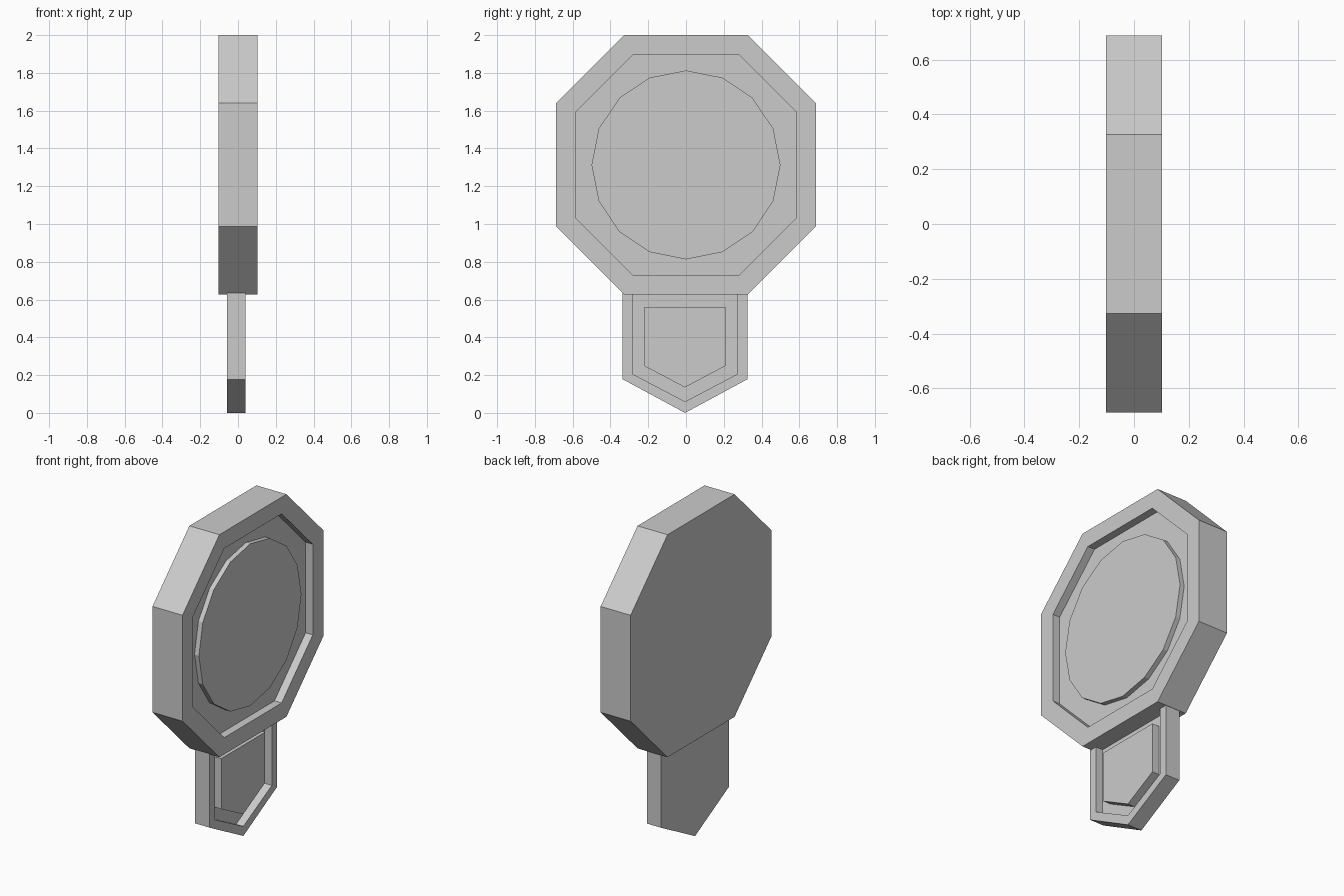
import bpy, bmesh, math

cube = bpy.data.objects.get("Cube")
if cube:
    bpy.data.objects.remove(cube)

grey = bpy.data.materials.new("plain grey")
grey.use_nodes = True
colour = (0.6, 0.6, 0.6, 1)
grey.diffuse_color = colour
grey.node_tree.nodes["Principled BSDF"].inputs["Base Color"].default_value = colour


def build(name, sections):
    """Join a chain of (x, outline) sections and cap both ends."""
    bm = bmesh.new()
    loops = [[bm.verts.new((x, y, z)) for y, z in outline] for x, outline in sections]
    for a, b in zip(loops, loops[1:]):
        for i in range(len(a)):
            j = (i + 1) % len(a)
            bm.faces.new((a[i], a[j], b[j], b[i]))
    bm.faces.new(loops[0])
    bm.faces.new(loops[-1])
    bmesh.ops.recalc_face_normals(bm, faces=bm.faces)
    mesh = bpy.data.meshes.new(name)
    bm.to_mesh(mesh)
    bm.free()
    mesh.materials.append(grey)
    obj = bpy.data.objects.new(name, mesh)
    bpy.context.collection.objects.link(obj)
    return obj


def tray(name, back, front, floor, outer, inner):
    return build(name, [(back, outer), (front, outer), (front, inner), (floor, inner)])


def octagon(half, corner, z=1.313):
    quarter = [(half, corner), (corner, half)]
    pts = quarter + [(-y, h) for y, h in reversed(quarter)]
    pts += [(-y, -h) for y, h in pts]
    return [(y, z + h) for y, h in pts]


def shield(left, right, tip, shoulder, top):
    return [(left, top), (left, shoulder), ((left + right) / 2, tip),
            (right, shoulder), (right, top)]


# Large octagonal head with a sunken face
tray("head_frame", -0.103, 0.102, 0.053, octagon(0.687, 0.327), octagon(0.584, 0.28))

# Raised round panel inside the head
circle = [(0.5 * math.cos(math.tau * i / 16), 1.313 + 0.5 * math.sin(math.tau * i / 16))
          for i in range(16)]
build("head_disc", [(0.053, circle), (0.083, circle)])

# Pointed lower tab with a sunken face
tray("tab_frame", -0.058, 0.04, -0.009,
     shield(-0.335, 0.325, 0, 0.178, 0.635), shield(-0.283, 0.273, 0.06, 0.206, 0.626))

# Raised panel inside the tab
panel = shield(-0.22, 0.208, 0.135, 0.248, 0.56)
build("tab_panel", [(-0.009, panel), (0.04, panel)])
